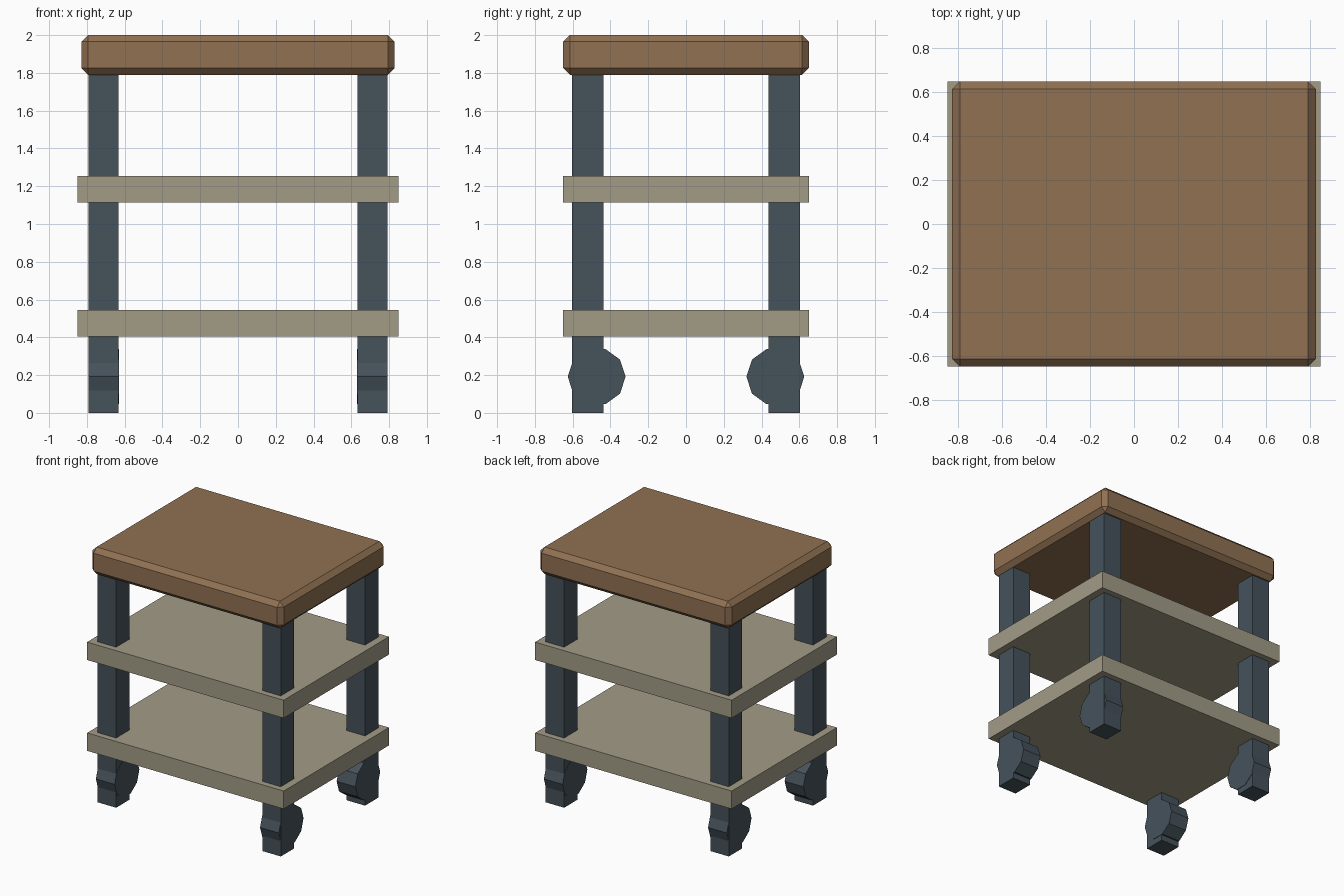
import bpy
import math

if "Cube" in bpy.data.objects:
    bpy.data.objects.remove(bpy.data.objects["Cube"])


def material(name, color):
    mat = bpy.data.materials.new(name)
    mat.diffuse_color = (*color, 1)
    mat.use_nodes = True
    mat.node_tree.nodes["Principled BSDF"].inputs["Base Color"].default_value = mat.diffuse_color
    return mat


wood = material("brown_wood", (0.28, 0.165, 0.085))
board = material("pale_board", (0.36, 0.33, 0.24))
metal = material("dark_metal", (0.06, 0.085, 0.105))


def box(name, center, size, mat):
    bpy.ops.mesh.primitive_cube_add(size=1, location=center)
    ob = bpy.context.object
    ob.name = name
    ob.scale = size
    bpy.ops.object.transform_apply(location=False, rotation=False, scale=True)
    ob.data.materials.append(mat)
    return ob


# Chamfered top slab
top = box("top", (0, 0, 1.895), (1.656, 1.30, 0.21), wood)
bevel = top.modifiers.new("chamfer", 'BEVEL')
bevel.width = 0.035
bevel.segments = 1

# Two shelves
for name, z in (("lower_shelf", 0.475), ("upper_shelf", 1.185)):
    box(name, (0, 0, z), (1.70, 1.30, 0.14), board)

# Square legs, each with a ten-sided wheel
for sx, side in ((-1, "left"), (1, "right")):
    for sy, end in ((-1, "front"), (1, "back")):
        box(f"{end}_{side}_leg", (sx * 0.712, sy * 0.52, 0.90),
            (0.16, 0.165, 1.80), metal)
        bpy.ops.mesh.primitive_cylinder_add(
            vertices=10, radius=0.153, depth=0.162,
            location=(sx * 0.71, sy * 0.473, 0.192))
        wheel = bpy.context.object
        wheel.name = f"{end}_{side}_wheel"
        # Axle along x, with a corner pointing along y
        wheel.rotation_euler = (0, math.radians(90), 0)
        wheel.data.materials.append(metal)
